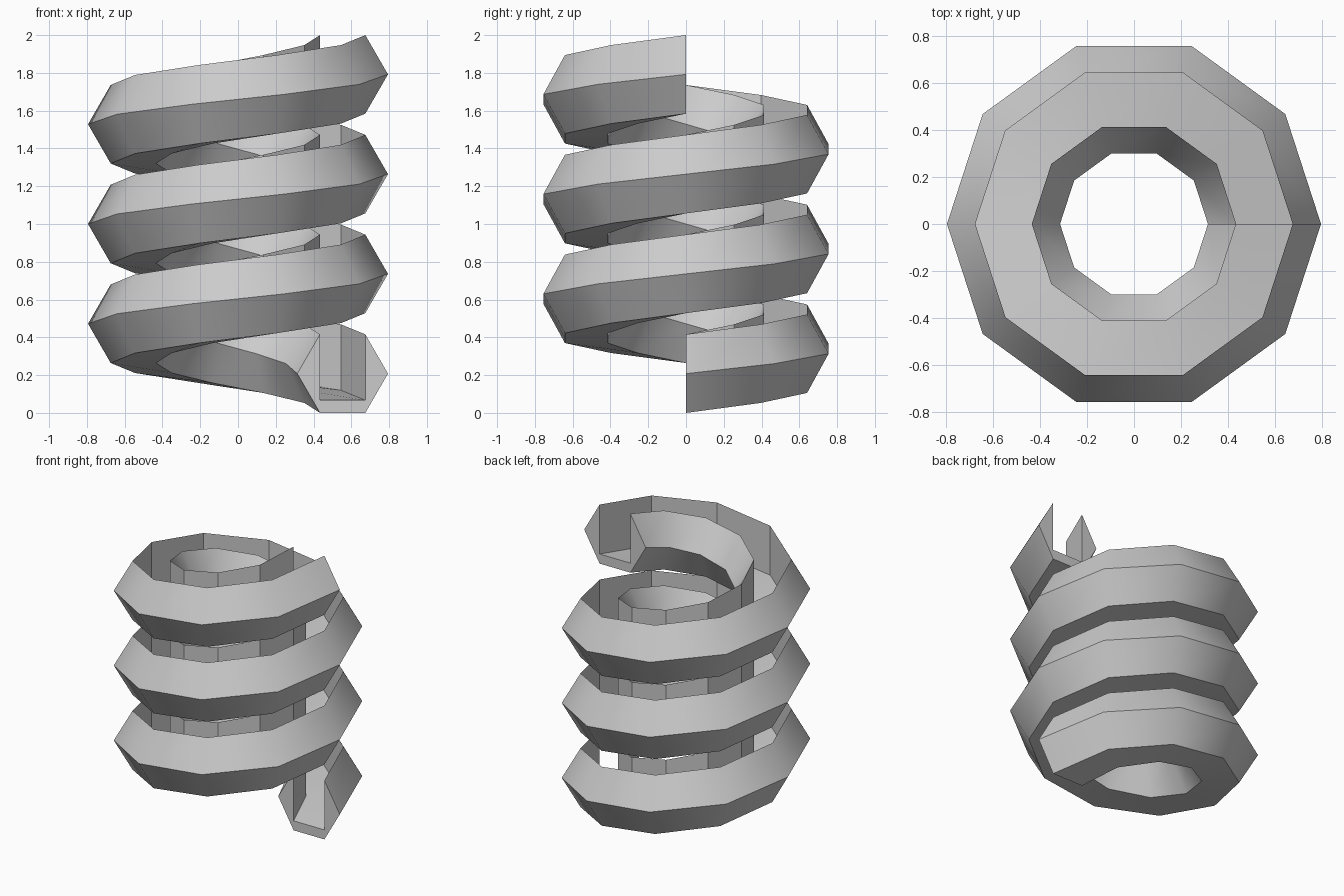
import bpy, bmesh, math

if "Cube" in bpy.data.objects:
    bpy.data.objects.remove(bpy.data.objects["Cube"])

STEPS, TURNS = 10, 3
R, S = 0.554, 0.24              # coil radius, hexagon side
H = S * math.sqrt(3)            # hexagon height
PITCH = (2.0 - H) / TURNS
FLOOR = 0.067

# Cross-section (radius, z): hexagon with a slot cut down from its top
profile = [(R - S / 2, 0), (R + S / 2, 0), (R + S, H / 2), (R + S / 2, H),
           (R + S / 2, FLOOR), (R - S / 2, FLOOR), (R - S / 2, H), (R - S, H / 2)]

# Sweep the section around the helix
bm = bmesh.new()
rings = []
for i in range(STEPS * TURNS + 1):
    a = 2 * math.pi * i / STEPS
    dz = PITCH * i / STEPS
    rings.append([bm.verts.new((r * math.cos(a), r * math.sin(a), z + dz)) for r, z in profile])
n = len(profile)
for r0, r1 in zip(rings, rings[1:]):
    for j in range(n):
        k = (j + 1) % n
        bm.faces.new((r0[j], r0[k], r1[k], r1[j]))

# End caps: two triangular walls and the floor strip
for ring in (rings[0], rings[-1]):
    for idx in ((1, 2, 3, 4), (0, 1, 4, 5), (0, 5, 6, 7)):
        bm.faces.new([ring[i] for i in idx])
bmesh.ops.recalc_face_normals(bm, faces=bm.faces)

mesh = bpy.data.meshes.new("spiral_channel")
bm.to_mesh(mesh)
bm.free()
obj = bpy.data.objects.new("spiral_channel", mesh)
bpy.context.collection.objects.link(obj)

# Soft shading along the sloped sides, crisp corners elsewhere
bpy.context.view_layer.objects.active = obj
obj.select_set(True)
bpy.ops.object.shade_smooth_by_angle(angle=math.radians(34))
